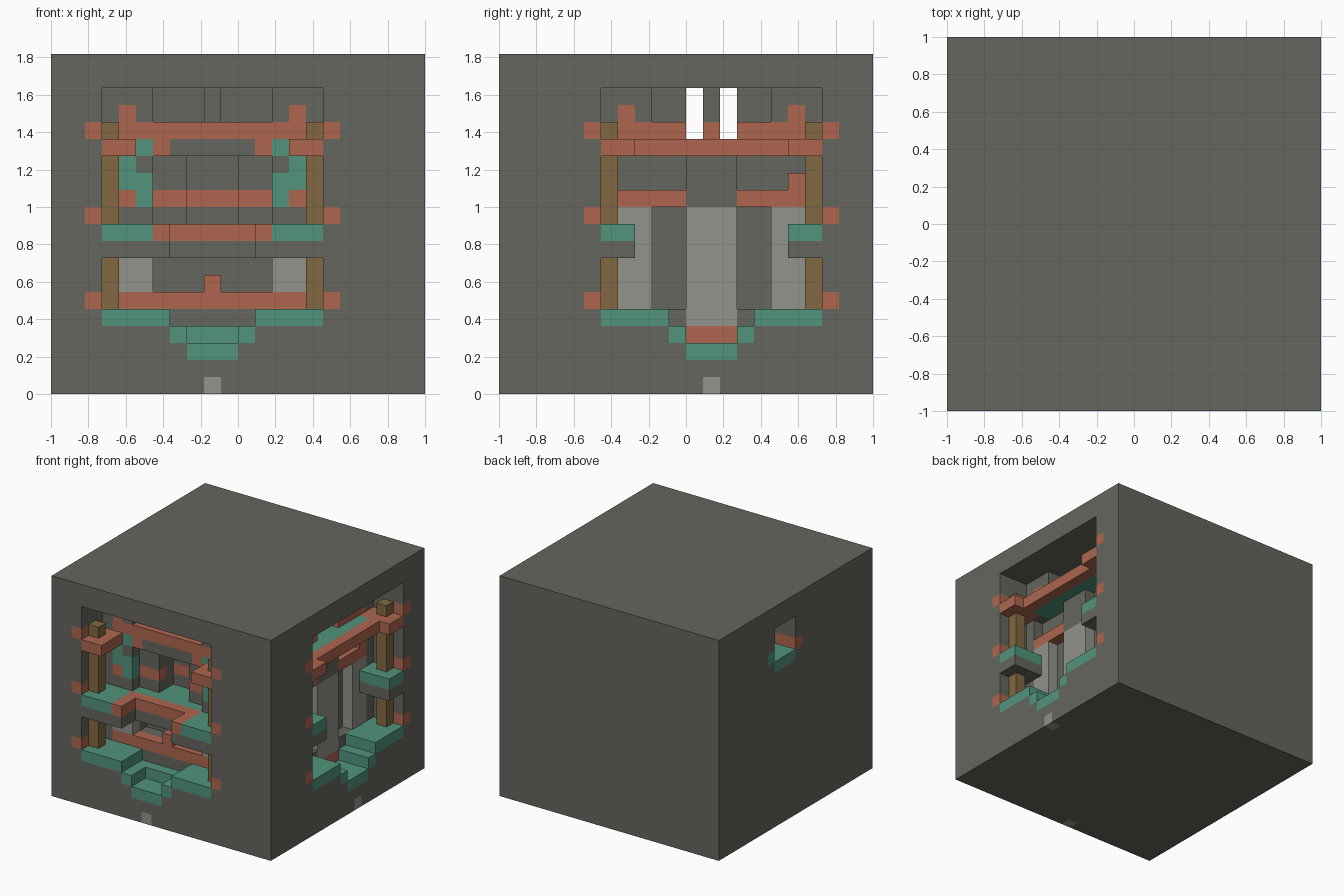
import bpy
import bmesh
from mathutils import Vector

old = bpy.data.objects.get("Cube")
if old:
    bpy.data.objects.remove(old)

UNIT = 2 / 22
NX, NY, NZ = 22, 22, 20


def linear(c):
    c /= 255
    return c / 12.92 if c <= 0.04045 else ((c + 0.055) / 1.055) ** 2.4


def material(name, *rgb):
    mat = bpy.data.materials.new(name)
    mat.use_nodes = True
    col = tuple(linear(c) for c in rgb) + (1,)
    mat.diffuse_color = col
    mat.node_tree.nodes["Principled BSDF"].inputs["Base Color"].default_value = col
    return mat


dark = material("dark stone", 101, 102, 94)
pale = material("pale stone", 146, 147, 140)
red = material("terracotta", 173, 102, 79)
teal = material("teal tile", 81, 148, 124)
brown = material("brown timber", 129, 105, 65)

PARTS = {"stone_block": dark, "wall_panels": pale, "floor_markers": pale,
         "beams": red, "railings": red, "balcony_trim": red, "corner_roofs": red,
         "floors": teal, "steps": teal, "arches": teal, "pillars": brown}

# Block layout: each cell of the solid block belongs to a part or is empty
cells = {}


def fill(part, i0, i1, j0, j1, k0, k1):
    for i in range(i0, i1):
        for j in range(j0, j1):
            for k in range(k0, k1):
                if part:
                    cells[i, j, k] = part
                else:
                    cells.pop((i, j, k), None)


def front(part, u0, u1, d0, d1, k0, k1):
    """Fill symmetrically in the front niche: u across, d inwards, k up."""
    for a, b in ((u0, u1), (13 - u1, 13 - u0)):
        fill(part, 3 + a, 3 + b, d0, d1, k0, k1)


def right(part, u0, u1, d0, d1, k0, k1):
    """The same for the niche on the +x side."""
    for a, b in ((u0, u1), (13 - u1, 13 - u0)):
        fill(part, 22 - d1, 22 - d0, 6 + a, 6 + b, k0, k1)


fill("stone_block", 0, NX, 0, NY, 0, NZ)

# Central hall and the passage through to the -x side
fill(None, 6, 13, 3, 16, 15, 18)
fill(None, 6, 19, 9, 16, 15, 18)

# Elements shared by both niches
for put in (front, right):
    put(None, 0, 13, 0, 3, 10, 18)
    put(None, 0, 13, 0, 3, 5, 8)
    # entrance pit and its stepped floor
    put(None, 4, 9, 0, 3, 4, 5)
    put(None, 5, 8, 0, 3, 3, 4)
    put("steps", 4, 5, 0, 3, 3, 4)
    put("steps", 5, 8, 0, 3, 2, 3)
    put("floors", 0, 4, 0, 3, 4, 5)
    # upper railing with raised knobs
    put("railings", 1, 12, 3, 4, 15, 16)
    put("railings", 1, 2, 3, 4, 16, 17)
    # corner roofs, pillars and beam ends
    put("corner_roofs", 0, 2, 0, 3, 14, 15)
    put("pillars", 0, 1, 1, 2, 5, 8)
    put("pillars", 0, 1, 1, 2, 10, 16)
    for k in (5, 10, 15):
        put("beams", -1, 0, 0, 2, k, k + 1)
    put("floor_markers", 6, 7, 0, 1, 0, 1)

# Front balcony with a notch in the middle
front("floors", 0, 3, 0, 3, 9, 10)
front("balcony_trim", 3, 10, 0, 3, 9, 10)
front(None, 4, 9, 0, 2, 8, 10)
front("steps", 5, 8, 2, 3, 3, 4)

# Front upper wall: recess, band and stepped arch
front(None, 3, 10, 3, 4, 10, 14)
front("floors", 3, 10, 3, 4, 9, 10)
front(None, 5, 8, 4, 6, 10, 14)
front("floors", 5, 8, 4, 6, 9, 10)
front("railings", 3, 5, 4, 5, 11, 12)
front("railings", 5, 8, 6, 7, 11, 12)
for u, k in ((2, 14), (1, 13), (1, 12), (2, 12), (2, 11)):
    front("arches", u, u + 1, 3, 4, k, k + 1)
for u, k in ((1, 11), (3, 14)):
    front("railings", u, u + 1, 3, 4, k, k + 1)

# Front lower wall
front(None, 3, 10, 3, 5, 6, 8)
front("wall_panels", 1, 3, 3, 4, 6, 8)
front("beams", 1, 12, 3, 4, 5, 6)
front("beams", 6, 7, 3, 4, 6, 7)

# Right balcony: corner floors only, open between them
right("floors", 0, 2, 0, 3, 9, 10)
right(None, 2, 11, 0, 3, 8, 10)

# Right wall: pale piers with recesses between
right(None, 1, 5, 3, 4, 12, 14)
right(None, 3, 5, 3, 4, 5, 11)
right("wall_panels", 1, 3, 3, 4, 5, 11)
right("wall_panels", 5, 8, 3, 4, 4, 11)
right("railings", 5, 8, 3, 4, 3, 4)
right("railings", 1, 5, 3, 4, 11, 12)
fill("railings", 18, 19, 17, 18, 12, 13)

# Right gallery: long beam with a tiled deck behind
right("beams", 2, 11, 1, 2, 14, 15)
right("floors", 2, 11, 2, 4, 14, 15)

# Through passage, its sill and the centre post
fill(None, 0, 22, 11, 14, 15, 18)
fill("floors", 0, 20, 11, 14, 14, 15)
fill("floors", 0, 2, 14, 15, 15, 16)
fill("railings", 0, 2, 10, 11, 15, 16)
fill("railings", 9, 10, 12, 13, 15, 16)
fill("stone_block", 9, 10, 12, 13, 16, 18)

# Turn every part into a mesh of its exposed faces
DIRECTIONS = [Vector(s * (a == n) for a in range(3)) for n in range(3) for s in (1, -1)]


def build(part, mat):
    bm = bmesh.new()
    verts = {}

    def vert(p):
        key = tuple(round(c) for c in p)
        if key not in verts:
            x, y, z = key
            verts[key] = bm.verts.new((x * UNIT - 1, y * UNIT - 1, z * UNIT))
        return verts[key]

    for cell, owner in cells.items():
        if owner != part:
            continue
        base = Vector(cell)
        for n in DIRECTIONS:
            if tuple(round(c) for c in base + n) in cells:
                continue
            side = Vector((n.y, n.z, n.x))
            up = n.cross(side)
            mid = base + Vector((0.5, 0.5, 0.5)) + n / 2
            ring = [mid + (a * side + b * up) / 2
                    for a, b in ((-1, -1), (1, -1), (1, 1), (-1, 1))]
            bm.faces.new([vert(p) for p in ring])
    bmesh.ops.dissolve_limit(bm, angle_limit=0.01, verts=bm.verts, edges=bm.edges)
    bmesh.ops.triangulate(bm, faces=[f for f in bm.faces if len(f.verts) > 4])
    mesh = bpy.data.meshes.new(part)
    bm.to_mesh(mesh)
    bm.free()
    mesh.materials.append(mat)
    bpy.context.collection.objects.link(bpy.data.objects.new(part, mesh))


for part, mat in PARTS.items():
    build(part, mat)
